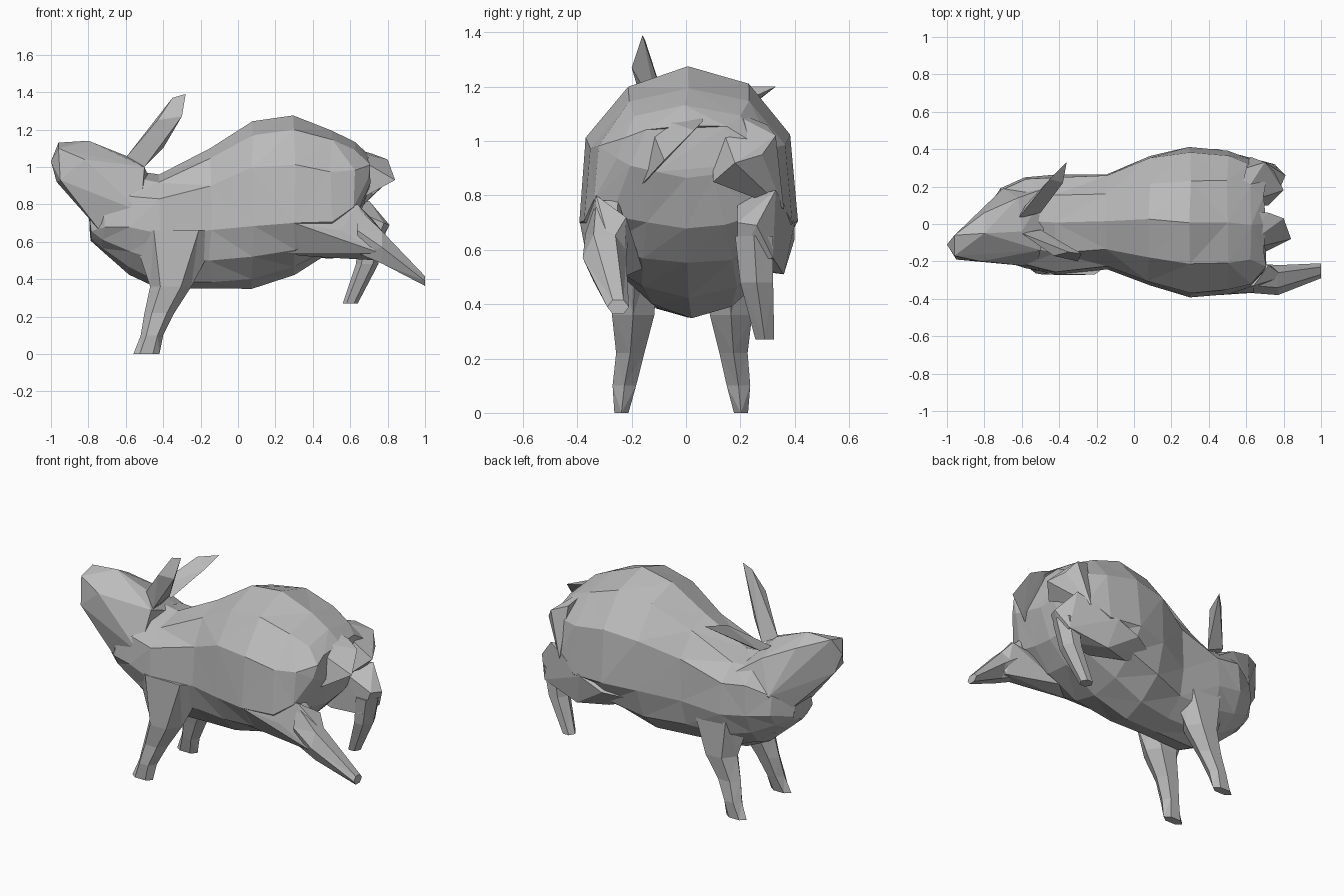
import bpy
import bmesh
import random
from math import cos, sin, tau

default_cube = bpy.data.objects.get("Cube")
if default_cube:
    bpy.data.objects.remove(default_cube, do_unlink=True)

random.seed(4)

# One plain grey for the whole animal
grey = bpy.data.materials.new("plain_grey")
grey.use_nodes = True
grey_colour = (0.5, 0.5, 0.5, 1)
grey.diffuse_color = grey_colour
grey.node_tree.nodes["Principled BSDF"].inputs["Base Color"].default_value = grey_colour


def finish(name, bm):
    """Turn a bmesh into a flat-shaded, faceted object."""
    bmesh.ops.recalc_face_normals(bm, faces=bm.faces)
    mesh = bpy.data.meshes.new(name)
    bm.to_mesh(mesh)
    bm.free()
    mesh.materials.append(grey)
    part = bpy.data.objects.new(name, mesh)
    bpy.context.collection.objects.link(part)
    return part


def loft(name, rings, sides, upright, flare=0, jitter=0):
    """Skin rings (x, y, z, half_a, up, down): upright rings lie in the
    yz plane, the others lie flat in the xy plane. Down defaults to up;
    flare widens and squares the upper half and narrows the lower half."""
    bm = bmesh.new()
    loops = []
    for x, y, z, half_a, up, *down in rings:
        loop = []
        for i in range(sides):
            c, s = cos(tau * i / sides), sin(tau * i / sides)
            a = half_a * c * (1 + flare * s)
            b = up * s ** (1 - flare) if s > 0 else s * (down or [up])[0]
            spot = (x, y + a, z + b) if upright else (x + a, y + b, z)
            loop.append(bm.verts.new([v + random.uniform(-jitter, jitter) for v in spot]))
        loops.append(loop)
    for lower, upper in zip(loops, loops[1:]):
        for i in range(sides):
            j = (i + 1) % sides
            bm.faces.new((lower[i], lower[j], upper[j], upper[i]))
    bm.faces.new(loops[0])
    bm.faces.new(loops[-1])
    bmesh.ops.triangulate(bm, faces=bm.faces)
    return finish(name, bm)


def hull(name, points):
    """Wrap a faceted convex skin around a few corner points."""
    bm = bmesh.new()
    for point in points:
        bm.verts.new(point)
    result = bmesh.ops.convex_hull(bm, input=bm.verts)
    loose = {v for v in result["geom_interior"] if isinstance(v, bmesh.types.BMVert)}
    bmesh.ops.delete(bm, geom=list(loose), context='VERTS')
    return finish(name, bm)


# Body, from chest to rump
loft("body", [
    (-.79, -.02, .66, .1, .11, .05),
    (-.72, 0, .68, .19, .22, .13),
    (-.58, .01, .68, .24, .3, .25),
    (-.42, 0, .65, .27, .31, .3),
    (-.15, .01, .66, .26, .44, .31),
    (.08, .02, .69, .35, .55, .34),
    (.3, .01, .7, .4, .57, .27),
    (.5, .01, .7, .38, .5, .15),
    (.62, 0, .78, .34, .35, .1),
    (.7, 0, .94, .25, .12, .07),
], sides=12, upright=True, flare=.16, jitter=.008)

# Head and neck, turned slightly to one side
hull("head", [
    (-1, -.11, 1.03), (-.96, -.06, 1.13), (-.96, -.17, 1.1),
    (-.95, -.19, .93), (-.97, -.08, .92),
    (-.8, -.05, 1.14), (-.8, .06, 1.08), (-.82, -.2, 1.04),
    (-.8, -.17, .77), (-.8, .08, .79),
    (-.6, -.04, 1.06), (-.62, .14, 1), (-.5, -.14, 1),
    (-.52, -.23, .76), (-.45, .2, .88), (-.7, .19, .8),
    (-.74, -.16, .66), (-.74, .12, .66),
])

# Ears, thin and swept back
hull("right_ear", [
    (-.6, -.05, 1.05), (-.5, -.03, 1), (-.5, -.12, 1),
    (-.43, -.17, 1.25), (-.35, -.15, 1.37), (-.28, -.16, 1.39),
    (-.3, -.2, 1.27), (-.4, -.1, 1.1),
])
hull("left_ear", [
    (-.62, .03, 1.03), (-.58, .1, 1.02), (-.5, .06, 1),
    (-.45, .24, 1.2), (-.36, .33, 1.2), (-.38, .22, 1.15),
])

# Front legs with broad shoulders, the right one splayed further out
for name, side in (("right_front_leg", -1.08), ("left_front_leg", .92)):
    loft(name, [
        (-.33, side * .17, .66, .24, .1),
        (-.36, side * .18, .36, .11, .09),
        (-.42, side * .19, .22, .08, .06),
        (-.46, side * .21, .1, .06, .05),
        (-.49, side * .22, 0, .07, .03),
    ], sides=6, upright=False)

# Thighs, with the lower edge of each flank
hull("right_thigh", [
    (-.1, -.23, .62), (.2, -.27, .54), (.4, -.26, .52), (.42, -.16, .53),
    (.3, -.39, .7), (.55, -.37, .66), (.64, -.33, .8), (.72, -.22, .72),
    (.76, -.36, .54), (.76, -.23, .5), (.8, -.28, .62),
])
hull("left_thigh", [
    (.1, .3, .6), (.3, .4, .64), (.32, .3, .52), (.5, .36, .51), (.5, .2, .53),
    (.45, .4, .7), (.7, .33, .82), (.75, .32, .57), (.81, .26, .69),
    (.78, .19, .7), (.6, .19, .78), (.72, .19, .55),
])

# Right hind leg, stretched out behind
loft("right_hind_leg", [
    (.64, -.29, .66, .08, .14),
    (.77, -.3, .57, .08, .1),
    (1, -.25, .39, .04, .03),
], sides=6, upright=True)

# Left hind leg, hanging down and tucked forward
loft("left_hind_leg", [
    (.72, .25, .65, .07, .08),
    (.69, .26, .48, .06, .07),
    (.6, .29, .27, .04, .04),
], sides=6, upright=False)

# Tail and the loose fold beside it
hull("tail", [
    (.55, -.15, 1.1), (.55, .07, 1.12), (.72, .06, 1.07),
    (.8, .03, 1.04), (.84, -.08, .93), (.72, -.13, .87), (.6, -.2, .8),
])
hull("rump_fold", [
    (.55, .1, 1.14), (.6, .3, 1.06), (.7, .33, 1.02), (.75, .28, .95),
    (.8, .18, .92), (.72, .1, .85), (.62, .36, .75),
])
